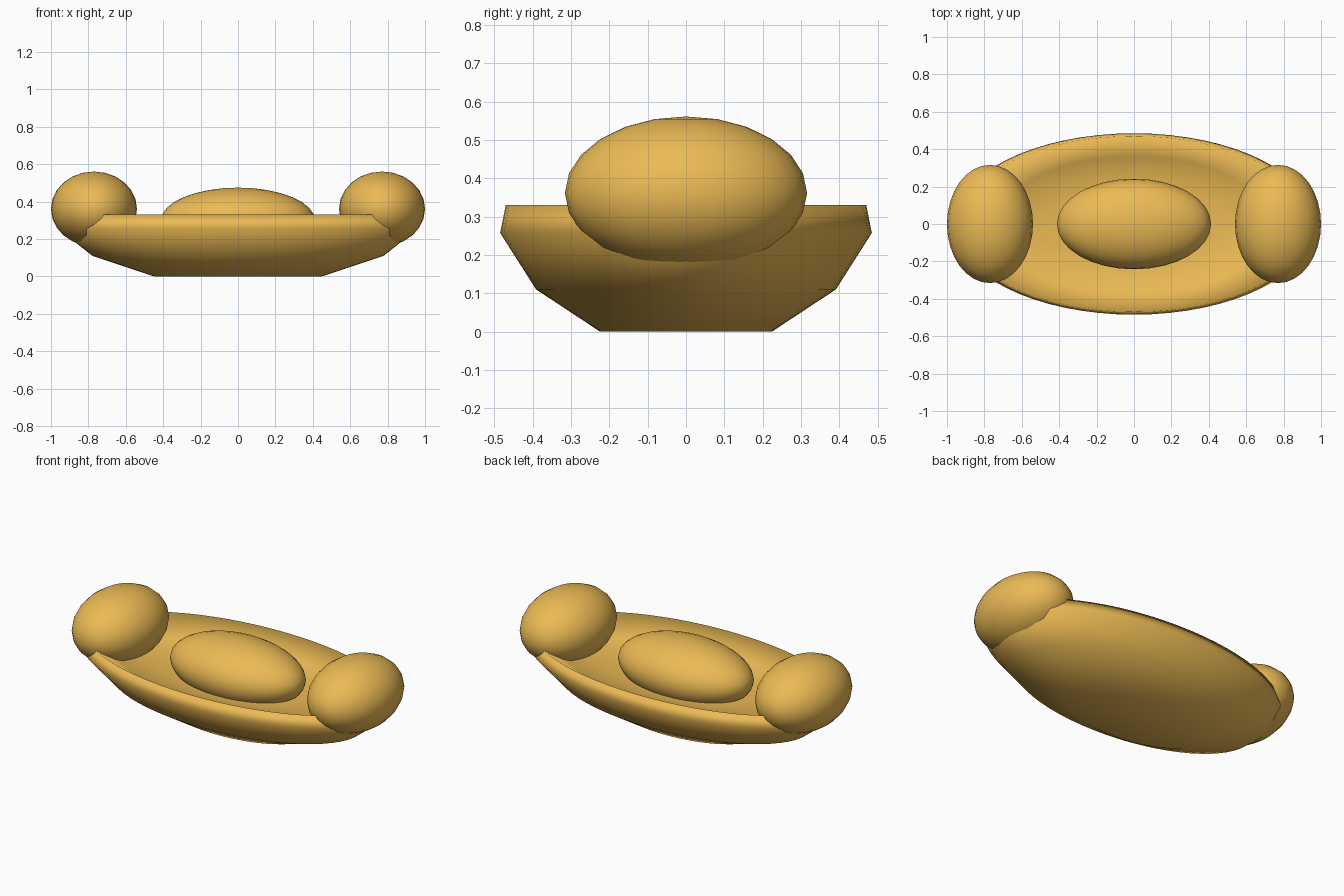
import bpy, math

if "Cube" in bpy.data.objects:
    bpy.data.objects.remove(bpy.data.objects["Cube"])


def make_mat(name, col):
    m = bpy.data.materials.new(name)
    m.diffuse_color = col
    m.use_nodes = True
    m.node_tree.nodes["Principled BSDF"].inputs["Base Color"].default_value = m.diffuse_color
    return m


gold = make_mat("ochre_fabric", (0.83, 0.49, 0.09, 1))


def finish(ob, name):
    ob.name = name
    ob.data.materials.append(gold)
    for p in ob.data.polygons:
        p.use_smooth = True


def lathe(name, profile, squash, n=64):
    # elliptical lathe; the profile starts on the outer base and ends on the inner floor
    verts = [(r * math.cos(2 * math.pi * i / n), squash * r * math.sin(2 * math.pi * i / n), z)
             for r, z in profile for i in range(n)]
    faces = [(k * n + i, k * n + (i + 1) % n, (k + 1) * n + (i + 1) % n, (k + 1) * n + i)
             for k in range(len(profile) - 1) for i in range(n)]
    faces.append(tuple(reversed(range(n))))
    last = (len(profile) - 1) * n
    faces.append(tuple(range(last, last + n)))
    me = bpy.data.meshes.new(name)
    me.from_pydata(verts, [], faces)
    ob = bpy.data.objects.new(name, me)
    bpy.context.collection.objects.link(ob)
    finish(ob, name)


def ellipsoid(name, loc, radii, segments=32, rings=12):
    bpy.ops.mesh.primitive_uv_sphere_add(segments=segments, ring_count=rings, location=loc)
    ob = bpy.context.object
    ob.scale = radii
    bpy.ops.object.transform_apply(location=False, rotation=False, scale=True)
    finish(ob, name)


# boat-shaped shell with hollow seat
lathe("seat_shell", [(0.447, 0), (0.778, 0.11), (0.964, 0.257), (0.935, 0.33),
                     (0.72, 0.24), (0.40, 0.225)], 0.503)

# centre cushion
ellipsoid("seat_cushion", (0, 0, 0.30), (0.412, 0.242, 0.175), 32, 16)

# rounded bolsters at both ends
for side, name in ((-1, "left_bolster"), (1, "right_bolster")):
    ellipsoid(name, (0.77 * side, 0, 0.361), (0.23, 0.316, 0.2))
